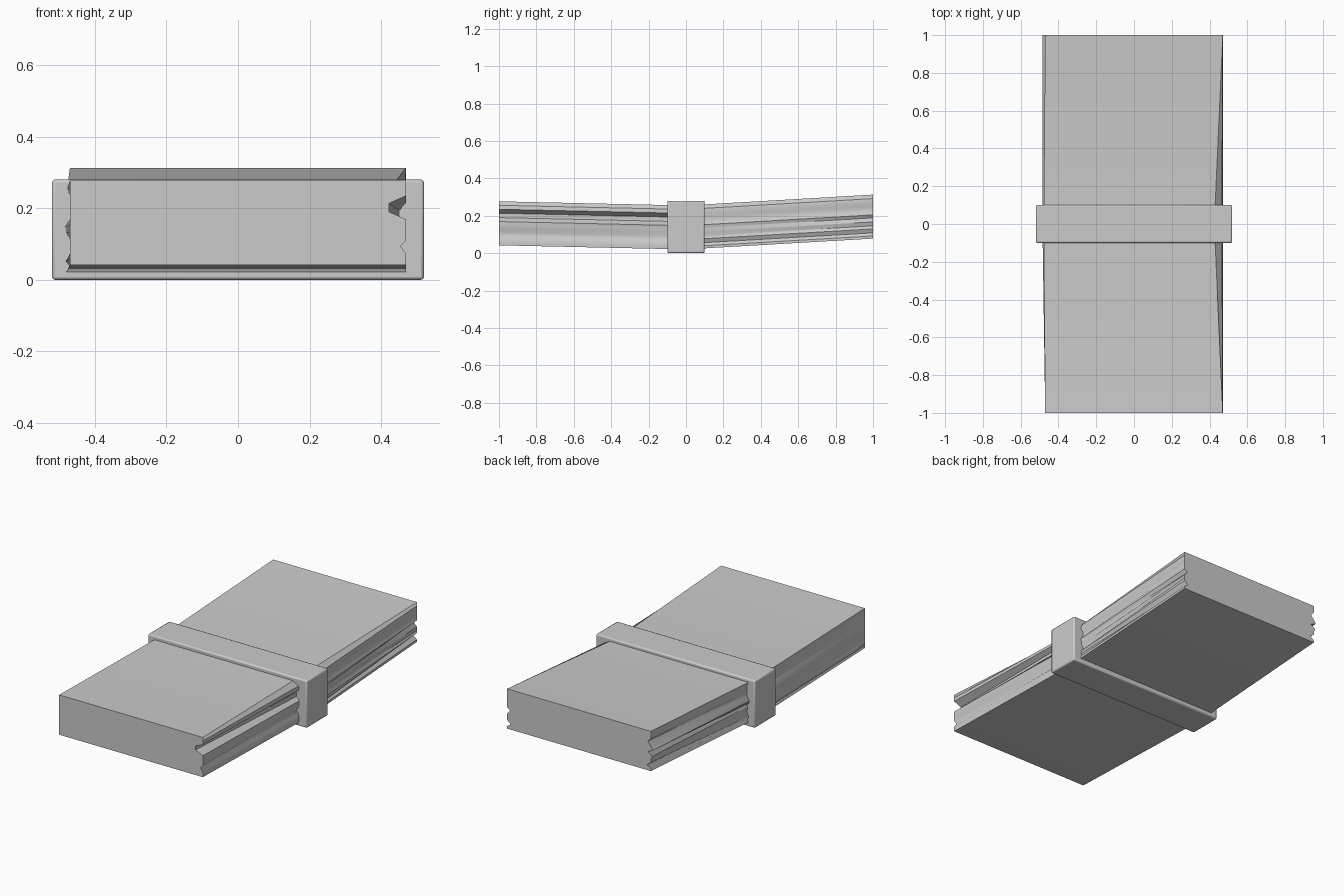
import bpy, bmesh

if "Cube" in bpy.data.objects:
    bpy.data.objects.remove(bpy.data.objects["Cube"])

# Paper stack: layered cross-sections lofted along y, with ragged side edges
# layer heights (fraction of the stack thickness)
LEVELS = [0, 0.06, 0.13, 0.22, 0.29, 0.38, 0.47, 0.54, 0.63, 0.73, 0.82, 0.91, 1]
# y, base z, left edge insets, right edge insets (per layer, hundredths)
SECTIONS = [
    (-1.0, 0.042, [0, 0, 0, 0, 0, 0, 0, 0, 0, 0, 0, 0, 0],
                  [0, 0, 0, 1.5, 0, 0, 0, 0, 4.8, 4.8, 0, 0, 0]),
    (0.0, 0.02, [-1, 0, -1.2, 0, 0, 0, -1, -1.5, 0, 0, 0, 0, -0.8],
                [0, 0, 0, 0.5, 2, 0.5, 0, 0, 1.5, 1.5, 0, 0.5, 4.5]),
    (1.0, 0.078, [0, 0, 2.5, 0, 0, -1, 2, -1.5, 0, 2, 0, 0, 0],
                 [0, 0, 2.5, 0, 0, 0, 2, 0, 0, 0, 0, 0, 0]),
]
THICK = 0.235
HALF = 0.47

bm = bmesh.new()
rings = []
for y, z0, left, right in SECTIONS:
    L = [bm.verts.new((-HALF + d / 100, y, z0 + f * THICK)) for f, d in zip(LEVELS, left)]
    R = [bm.verts.new((HALF - d / 100, y, z0 + f * THICK)) for f, d in zip(LEVELS, right)]
    rings.append((L, R))

n = len(LEVELS)
for (L0, R0), (L1, R1) in zip(rings, rings[1:]):
    for i in range(n - 1):
        bm.faces.new((L0[i], L0[i + 1], L1[i + 1], L1[i]))
        bm.faces.new((R0[i], R1[i], R1[i + 1], R0[i + 1]))
    bm.faces.new((L0[-1], R0[-1], R1[-1], L1[-1]))
    bm.faces.new((L0[0], L1[0], R1[0], R0[0]))
for L, R in (rings[0], rings[-1]):
    for i in range(n - 1):
        bm.faces.new((L[i], R[i], R[i + 1], L[i + 1]))
bmesh.ops.recalc_face_normals(bm, faces=bm.faces)
me = bpy.data.meshes.new("paper_stack")
bm.to_mesh(me)
bm.free()
stack = bpy.data.objects.new("paper_stack", me)
bpy.context.collection.objects.link(stack)

# Wrapping band with softened edges
bpy.ops.mesh.primitive_cube_add(size=1, location=(0, 0, 0.14))
band = bpy.context.object
band.name = "paper_band"
band.scale = (1.04, 0.2, 0.28)
bpy.ops.object.transform_apply(location=False, rotation=False, scale=True)
bev = band.modifiers.new("soft_edges", 'BEVEL')
bev.width = 0.008
bev.segments = 2

# Smooth shading with sharp corners
for ob in (stack, band):
    bpy.ops.object.select_all(action='DESELECT')
    ob.select_set(True)
    bpy.context.view_layer.objects.active = ob
    bpy.ops.object.shade_smooth_by_angle(angle=0.6)
